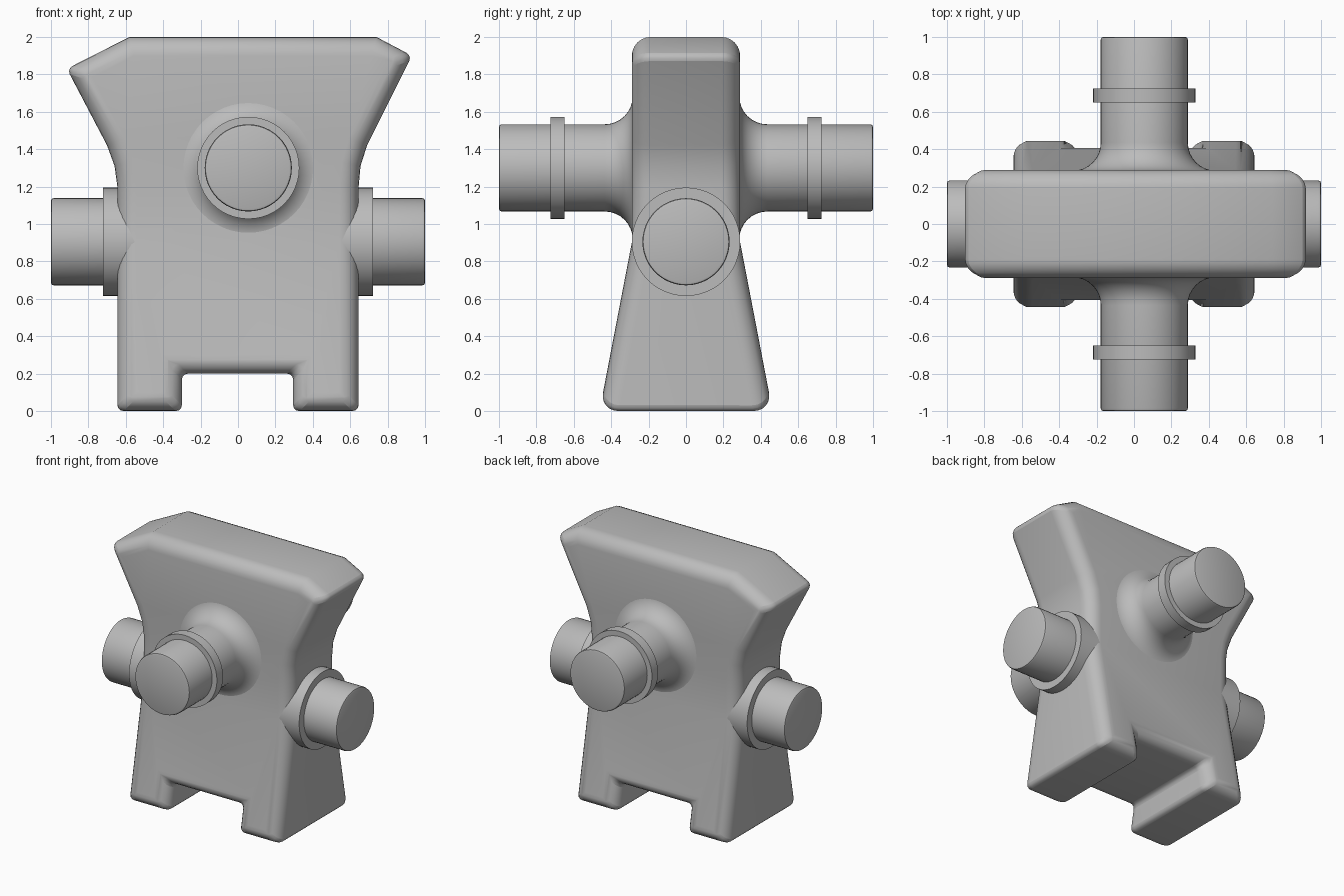
import bpy, bmesh, math
from mathutils import Matrix

if "Cube" in bpy.data.objects:
    bpy.data.objects.remove(bpy.data.objects["Cube"])

grey = bpy.data.materials.new("grey")
GREY = (0.5, 0.5, 0.5, 1)
grey.diffuse_color = GREY
grey.use_nodes = True
grey.node_tree.nodes["Principled BSDF"].inputs["Base Color"].default_value = GREY


def finish(bm, name, angle=35):
    bmesh.ops.recalc_face_normals(bm, faces=bm.faces)
    me = bpy.data.meshes.new(name)
    bm.to_mesh(me)
    bm.free()
    me.materials.append(grey)
    ob = bpy.data.objects.new(name, me)
    bpy.context.collection.objects.link(ob)
    bpy.ops.object.select_all(action='DESELECT')
    ob.select_set(True)
    bpy.context.view_layer.objects.active = ob
    bpy.ops.object.shade_smooth_by_angle(angle=math.radians(angle))
    return ob


def revolve(name, profile, matrix, segments=48):
    """Turn (radius, distance) points around local z, then place the result."""
    bm = bmesh.new()
    rings = []
    for r, d in profile:
        rings.append([bm.verts.new((r * math.cos(2 * math.pi * i / segments),
                                    r * math.sin(2 * math.pi * i / segments), d))
                      for i in range(segments)])
    for a, b in zip(rings, rings[1:]):
        for i in range(segments):
            j = (i + 1) % segments
            bm.faces.new((a[i], a[j], b[j], b[i]))
    bm.faces.new(rings[0])
    bm.faces.new(rings[-1])
    bm.transform(matrix)
    return finish(bm, name)


# Body: front outline, flared in depth below the waist
WAIST = 0.9
upper = [(0.645, WAIST), (0.645, 1.2), (0.655, 1.31), (0.69, 1.42), (0.93, 1.9),
         (0.74, 2.0), (-0.58, 2.0), (-0.915, 1.83), (-0.7, 1.42), (-0.66, 1.31),
         (-0.645, 1.2), (-0.645, WAIST)]
lower = [(-0.645, 0.0), (-0.3, 0.0), (-0.3, 0.2), (0.295, 0.2), (0.295, 0.0), (0.645, 0.0)]
outline = upper + lower
n, nu = len(outline), len(upper)

bm = bmesh.new()
sides = []
for s in (-1, 1):
    sides.append([bm.verts.new((x, s * (0.29 + 0.192 * max(0, WAIST - z)), z))
                  for x, z in outline])
for ring in sides:
    bm.faces.new(ring[:nu])
    bm.faces.new(ring[nu - 1:] + ring[:1])
front, back = sides
for i in range(n):
    j = (i + 1) % n
    bm.faces.new((front[i], front[j], back[j], back[i]))
bmesh.ops.recalc_face_normals(bm, faces=bm.faces)

# Wide rounding around the front and back outlines
rim = [bm.edges.get((ring[i], ring[(i + 1) % n])) for ring in sides for i in range(n)]
bmesh.ops.bevel(bm, geom=rim, offset=0.135, offset_type='OFFSET', segments=6,
                profile=0.5, affect='EDGES', clamp_overlap=True)
body = finish(bm, "body", 40)

# Small rounding on the remaining sharp corners
soft = body.modifiers.new("soft_corners", 'BEVEL')
soft.width = 0.03
soft.segments = 3
soft.limit_method = 'ANGLE'
soft.angle_limit = math.radians(50)

# Front and back pipes with a filleted root and a thin ring
fillet = [(0.383 - 0.15 * math.sin(t), 0.435 - 0.15 * math.cos(t))
          for t in [math.pi / 2 * k / 8 for k in range(9)]]
tip = [(0.233, 0.985), (0.229, 0.996), (0.218, 1.0)]
for name, angle in (("front", 90), ("back", -90)):
    place = Matrix.Translation((0.055, 0, 1.3)) @ Matrix.Rotation(math.radians(angle), 4, 'X')
    revolve(name + "_pipe", [(0.383, 0.24)] + fillet + tip, place)
    revolve(name + "_ring", [(0.22, 0.65), (0.273, 0.65), (0.273, 0.724), (0.22, 0.724)], place)

# Left and right pipes with a broad collar sunk into the body
for name, angle in (("left", 90), ("right", -90)):
    place = Matrix.Translation((0, 0, 0.905)) @ Matrix.Rotation(math.radians(angle), 4, 'Y')
    revolve(name + "_pipe", [(0.233, 0.6)] + tip, place)
    revolve(name + "_collar", [(0.288, 0.45), (0.29, 0.722), (0.22, 0.722)], place)
